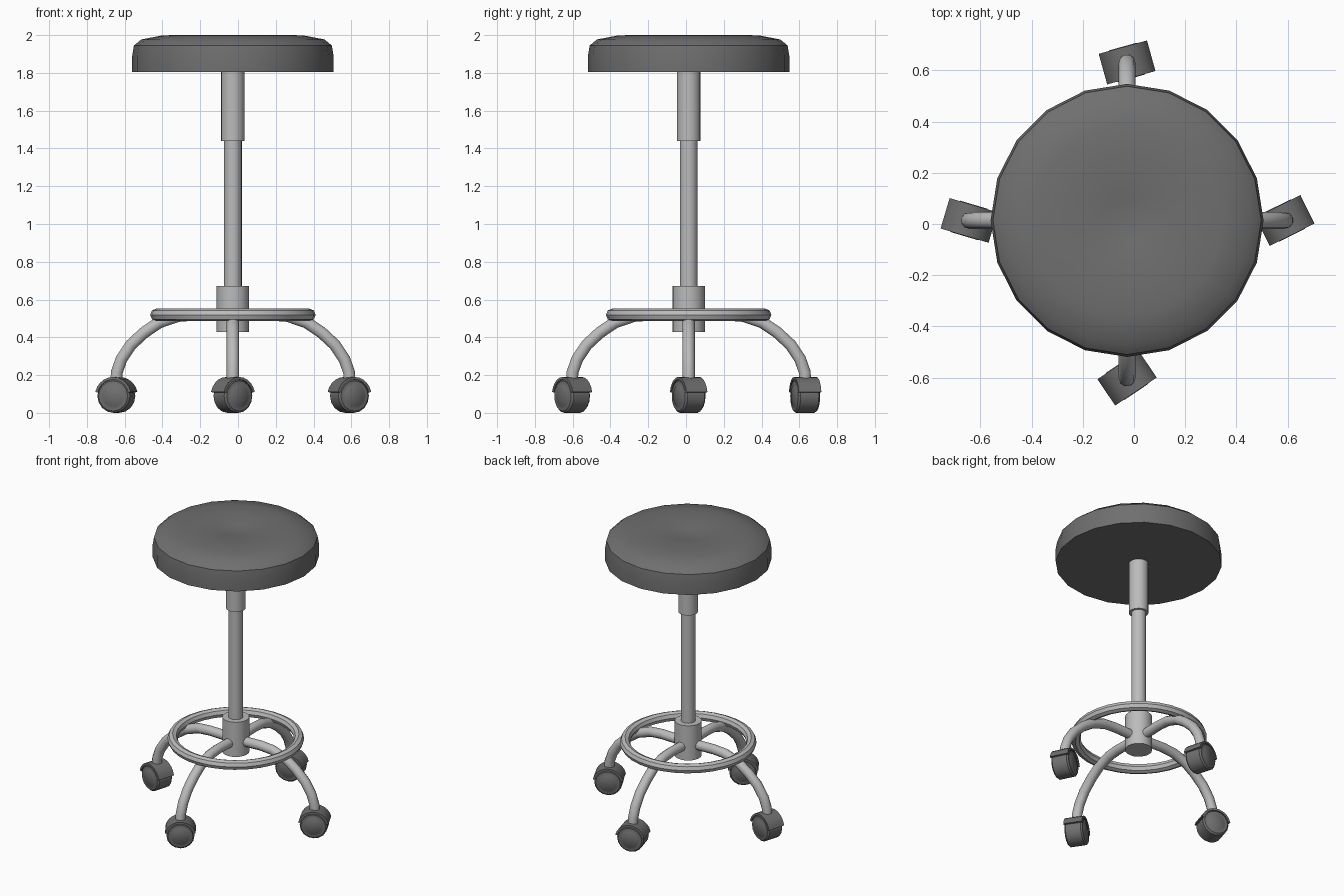
import bpy, bmesh
from math import sin, cos, pi, radians
from mathutils import Matrix, Vector

if "Cube" in bpy.data.objects:
    bpy.data.objects.remove(bpy.data.objects["Cube"])

CX, CY = -0.027, 0.014          # stool axis
dark = bpy.data.materials.new("dark_grey")
dark.diffuse_color = (0.16, 0.16, 0.16, 1)
dark.use_nodes = True
dark.node_tree.nodes["Principled BSDF"].inputs["Base Color"].default_value = dark.diffuse_color
metal = bpy.data.materials.new("light_grey")
metal.diffuse_color = (0.5, 0.5, 0.5, 1)
metal.use_nodes = True
metal.node_tree.nodes["Principled BSDF"].inputs["Base Color"].default_value = metal.diffuse_color


def finish(name, bm, mat, angle=40):
    bmesh.ops.remove_doubles(bm, verts=bm.verts, dist=1e-5)
    bmesh.ops.recalc_face_normals(bm, faces=bm.faces)
    me = bpy.data.meshes.new(name)
    bm.to_mesh(me)
    bm.free()
    me.materials.append(mat)
    ob = bpy.data.objects.new(name, me)
    bpy.context.collection.objects.link(ob)
    smooth(ob, angle)
    return ob


def smooth(ob, angle=40):
    bpy.ops.object.select_all(action='DESELECT')
    bpy.context.view_layer.objects.active = ob
    ob.select_set(True)
    bpy.ops.object.shade_smooth_by_angle(angle=radians(angle))


def lathe(name, profile, sides, mat, closed=False, matrix=None):
    """Spin an (r, z) profile around z, then place it."""
    bm = bmesh.new()
    vs = [bm.verts.new((0, r, z)) for r, z in profile]
    pairs = list(zip(vs, vs[1:])) + ([(vs[-1], vs[0])] if closed else [])
    es = [bm.edges.new(p) for p in pairs]
    bmesh.ops.spin(bm, geom=vs + es, cent=(0, 0, 0), axis=(0, 0, 1),
                   angle=2 * pi, steps=sides, use_duplicate=False)
    bmesh.ops.remove_doubles(bm, verts=bm.verts, dist=1e-5)
    bm.transform(matrix or Matrix.Translation((CX, CY, 0)))
    return finish(name, bm, mat)


def tube(name, r, z0, z1, sides=20):
    return lathe(name, [(0, z0), (r, z0), (r, z1), (0, z1)], sides, metal)


# Padded seat with a shallow central dimple
lathe("seat", [(0, 1.805), (0.533, 1.805), (0.533, 1.89), (0.524, 1.945),
               (0.485, 1.977), (0.37, 1.999), (0.25, 2.0), (0.11, 1.993),
               (0.08, 1.987), (0, 1.985)], 20, dark)

# Central column
tube("upper_sleeve", 0.0625, 1.44, 1.81)
tube("column", 0.047, 0.66, 1.45)
tube("hub", 0.0865, 0.427, 0.672)

# Foot ring
section = [(0.405 + 0.033 * cos(i * pi / 4), 0.519 + 0.033 * sin(i * pi / 4))
           for i in range(8)]
lathe("foot_ring", section, 32, metal, closed=True)

# Curved legs
leg_path = [(0.03, 0.515), (0.2, 0.52), (0.29, 0.513), (0.39, 0.479),
            (0.47, 0.425), (0.54, 0.36), (0.59, 0.285), (0.615, 0.215), (0.617, 0.15)]


def leg(name, heading):
    cu = bpy.data.curves.new(name, 'CURVE')
    cu.dimensions = '3D'
    cu.bevel_depth, cu.bevel_resolution = 0.033, 3
    cu.use_fill_caps = True
    sp = cu.splines.new('POLY')
    sp.points.add(len(leg_path) - 1)
    for p, (r, z) in zip(sp.points, leg_path):
        p.co = (CX + r * cos(heading), CY + r * sin(heading), z, 1)
    cu.materials.append(metal)
    ob = bpy.data.objects.new(name, cu)
    bpy.context.collection.objects.link(ob)
    bpy.ops.object.select_all(action='DESELECT')
    bpy.context.view_layer.objects.active = ob
    ob.select_set(True)
    bpy.ops.object.convert(target='MESH')
    smooth(bpy.context.object, 50)


# Casters: wheel plus wrap-around fender, each swivelled differently
def caster(name, heading, yaw):
    place = (Matrix.Translation((CX + 0.617 * cos(heading), CY + 0.617 * sin(heading), 0.09))
             @ Matrix.Rotation(yaw, 4, 'Z') @ Matrix.Rotation(pi / 2, 4, 'X'))
    w = 0.06
    lathe(name + "_wheel", [(0, -w - 0.004), (0.055, -w - 0.004), (0.06, -w), (0.08, -w),
                            (0.09, -w + 0.01), (0.09, w - 0.01), (0.08, w), (0.06, w),
                            (0.055, w + 0.004), (0, w + 0.004)], 16, dark, matrix=place)
    bm = bmesh.new()
    n = 10
    arc = [radians(12 + 156 * i / n) for i in range(n + 1)]
    pts = [(0.1 * cos(a), 0.1 * sin(a)) for a in arc]
    pts += [(0.086 * cos(a), 0.086 * sin(a)) for a in reversed(arc)]
    face = bm.faces.new([bm.verts.new((x, y, -0.062)) for x, y in pts])
    ext = bmesh.ops.extrude_face_region(bm, geom=[face])
    bmesh.ops.translate(bm, vec=Vector((0, 0, 0.124)),
                        verts=[v for v in ext["geom"] if isinstance(v, bmesh.types.BMVert)])
    bm.transform(place)
    finish(name + "_fender", bm, dark)


for side, heading, yaw in (("right", 0, 26.5), ("back", 90, 15.5),
                           ("left", 180, -16.5), ("front", 270, 34)):
    leg(side + "_leg", radians(heading))
    caster(side + "_caster", radians(heading), radians(yaw))
